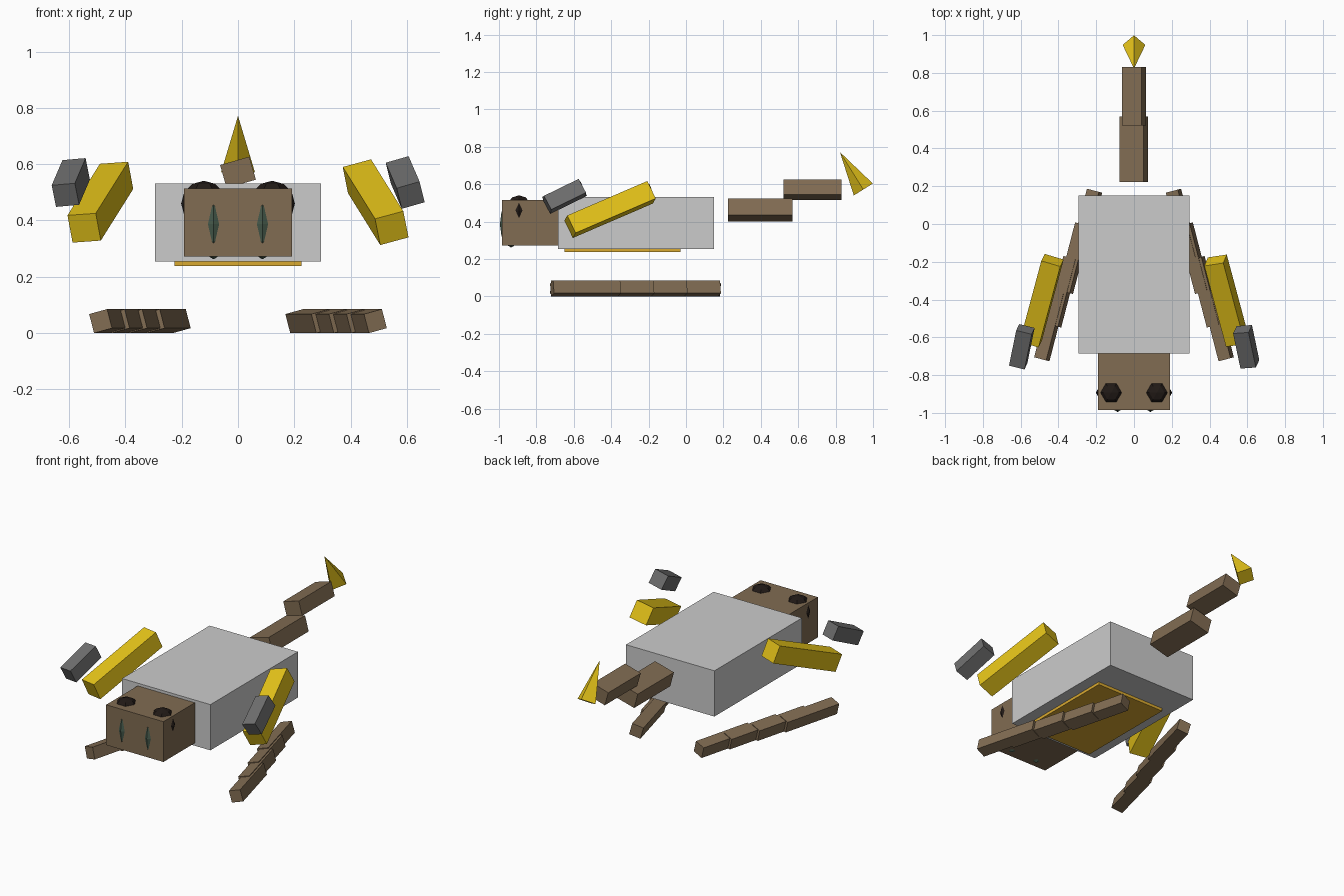
import bpy
from math import radians
from mathutils import Vector

if "Cube" in bpy.data.objects:
    bpy.data.objects.remove(bpy.data.objects["Cube"])


def material(name, rgb):
    m = bpy.data.materials.new(name)
    m.diffuse_color = (*rgb, 1)
    m.use_nodes = True
    m.node_tree.nodes["Principled BSDF"].inputs["Base Color"].default_value = m.diffuse_color
    return m


BROWN = material("brown", (0.22, 0.15, 0.085))
GOLD = material("gold", (0.8, 0.56, 0.01))
ORANGE = material("orange", (0.7, 0.4, 0.03))
DARK_GREY = material("dark_grey", (0.16, 0.16, 0.16))
BLACK = material("black", (0.015, 0.01, 0.008))
GREEN = material("green", (0.06, 0.1, 0.07))


def finish(name, mat):
    ob = bpy.context.object
    ob.name = name
    if mat:
        ob.data.materials.append(mat)
    return ob


def box(name, centre, size, mat=None, rot=(0, 0, 0)):
    bpy.ops.mesh.primitive_cube_add(size=1, location=centre,
                                    rotation=[radians(a) for a in rot])
    bpy.context.object.scale = size
    return finish(name, mat)


def bead(name, centre, radii, mat, turn):
    bpy.ops.mesh.primitive_uv_sphere_add(segments=6, ring_count=6, radius=1,
                                         location=centre,
                                         rotation=(0, 0, radians(turn)))
    bpy.context.object.scale = radii
    return finish(name, mat)


# Body, belly plate and head
box("body", (0, -0.267, 0.393), (0.59, 0.835, 0.276))
box("belly_plate", (0, -0.34, 0.25), (0.452, 0.62, 0.024), ORANGE)
box("head", (0, -0.833, 0.393), (0.382, 0.302, 0.243), BROWN)

for side, label in ((1, "right"), (-1, "left")):
    # Eyes poke out of the top and sides, mouthparts out of the front
    eye = bead(f"{label}_eye", (side * 0.121, -0.893, 0.46), (0.081,) * 3, BLACK, 0)
    mouth = bead(f"{label}_mouthpart", (side * 0.087, -0.935, 0.387),
                 (0.063, 0.06, 0.125), GREEN, 0)
    # Turn each bead so a corner points sideways (eye) or forwards (mouthpart)
    for ob, axis in ((eye, Vector((1, 0))), (mouth, Vector((0, 1)))):
        ring = max(ob.data.vertices, key=lambda v: v.co.xy.length)
        if max(abs(v.co.xy.dot(axis)) for v in ob.data.vertices) < 0.99:
            ob.rotation_euler.z = radians(90)
            ob.scale = (ob.scale.y, ob.scale.x, ob.scale.z)

    # Four overlapping legs, all rolled the same way
    for i in range(4):
        box(f"{label}_leg_{i + 1}",
            (side * (0.255 + 0.0623 * i), -0.003 - 0.178 * i, 0.0425),
            (0.068, 0.37, 0.07), BROWN, (0, -15, side * 14.5))

# Claw arms and pincers: right and left differ slightly in roll
box("right_claw_arm", (0.489, -0.406, 0.465), (0.105, 0.48, 0.105), GOLD, (23.4, -15, 8.6))
box("left_claw_arm", (-0.489, -0.406, 0.465), (0.105, 0.48, 0.105), GOLD, (22.5, -4, -16.7))
box("right_pincer", (0.594, -0.65, 0.535), (0.085, 0.21, 0.085), DARK_GREY, (26.6, -16, 4))
box("left_pincer", (-0.594, -0.65, 0.535), (0.085, 0.21, 0.085), DARK_GREY, (25.3, -5, -14))

# Tail segments and four-sided stinger
box("tail_lower", (-0.001, 0.396, 0.463), (0.13, 0.345, 0.093), BROWN, (0, -15, 0))
box("tail_upper", (0, 0.677, 0.571), (0.108, 0.31, 0.085), BROWN, (0, -16, 0))
base, tip = Vector((0, 0.948, 0.572)), Vector((0, 0.823, 0.772))
axis = tip - base
bpy.ops.mesh.primitive_cone_add(
    vertices=4, radius1=0.06, depth=axis.length, location=(base + tip) / 2,
    rotation=(radians(32), 0, 0))
finish("stinger", GOLD)
